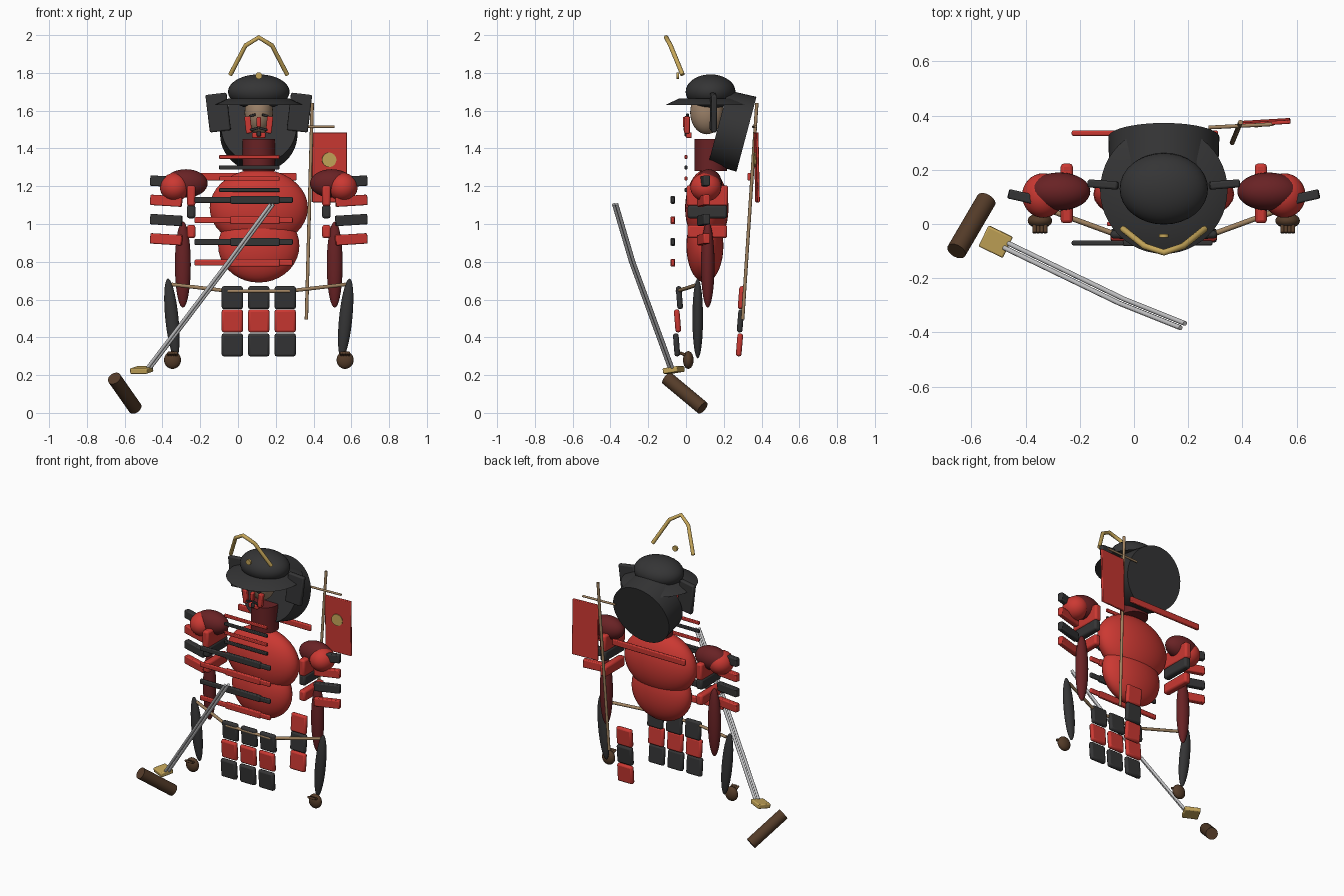
import bpy, math
from mathutils import Vector

if "Cube" in bpy.data.objects:
    bpy.data.objects.remove(bpy.data.objects["Cube"])

CX = 0.11                      # centre line of the armoured figure
SIDES = (("left", 1), ("right", -1))


def material(name, *rgb):
    m = bpy.data.materials.new(name)
    m.use_nodes = True
    m.diffuse_color = (*rgb, 1)
    m.node_tree.nodes["Principled BSDF"].inputs["Base Color"].default_value = (*rgb, 1)
    return m


RED = material("lacquer red", 0.6, 0.04, 0.032)
DARK = material("black iron", 0.035, 0.035, 0.036)
MAROON = material("dark red cloth", 0.14, 0.016, 0.018)
GOLD = material("gold", 0.56, 0.38, 0.1)
BROWN = material("brown leather", 0.09, 0.045, 0.022)
TAN = material("tan wood", 0.36, 0.23, 0.12)
SKIN = material("skin", 0.33, 0.22, 0.14)
STEEL = material("steel", 0.55, 0.55, 0.56)


def finish(name, mat, smooth=True):
    ob = bpy.context.object
    ob.name = name
    ob.data.materials.append(mat)
    if smooth:
        bpy.ops.object.shade_smooth_by_angle(angle=math.radians(40))
    return ob


def box(name, mat, loc, size, rot=(0, 0, 0), bevel=0.006):
    bpy.ops.mesh.primitive_cube_add(size=1, location=loc, rotation=rot)
    bpy.context.object.scale = size
    bpy.ops.object.transform_apply(location=False, rotation=False, scale=True)
    ob = finish(name, mat)
    mod = ob.modifiers.new("soft edges", "BEVEL")
    mod.width, mod.segments = bevel, 2
    return ob


def ball(name, mat, loc, radii, rot=(0, 0, 0)):
    bpy.ops.mesh.primitive_uv_sphere_add(segments=32, ring_count=18, location=loc, rotation=rot)
    bpy.context.object.scale = radii
    return finish(name, mat)


def rod(name, mat, a, b, r1, r2=None, sides=32):
    a, b = Vector(a), Vector(b)
    bpy.ops.mesh.primitive_cone_add(vertices=sides, radius1=r1, radius2=r1 if r2 is None else r2,
                                    depth=(b - a).length, location=(a + b) / 2)
    bpy.context.object.rotation_euler = (b - a).to_track_quat("Z", "Y").to_euler()
    return finish(name, mat)


def tube(name, mat, points, radius):
    cu = bpy.data.curves.new(name, "CURVE")
    cu.dimensions, cu.bevel_depth, cu.bevel_resolution, cu.use_fill_caps = "3D", radius, 3, True
    sp = cu.splines.new("POLY")
    sp.points.add(len(points) - 1)
    for p, co in zip(sp.points, points):
        p.co = (*co, 1)
    ob = bpy.data.objects.new(name, cu)
    bpy.context.collection.objects.link(ob)
    cu.materials.append(mat)
    return ob


# Torso
ball("chest", RED, (CX, 0.11, 1.085), (0.26, 0.115, 0.205))
ball("belly", RED, (CX, 0.1, 0.885), (0.215, 0.098, 0.195))
rod("neck", MAROON, (CX, 0.13, 1.28), (CX, 0.13, 1.45), 0.086)

# Chest bands, throat bands and one back band
for i, z in enumerate((1.128, 1.02, 0.905, 0.795)):
    mat = (DARK, RED)[i % 2]
    box(f"chest_band_{i}", mat, (0.03, -0.07, z), (0.52, 0.018, 0.032))
    box(f"chest_band_plate_{i}", mat, (0.09, -0.07, z), (0.26, 0.024, 0.042))
for i, z in enumerate((1.355, 1.3, 1.24, 1.18)):
    box(f"throat_band_{i}", (RED, DARK)[i % 2], (0.06, 0, z), (0.32, 0.014, 0.022), bevel=0.004)
box("back_band", RED, (0.04, 0.335, 1.25), (0.54, 0.02, 0.04))

# Arms and shoulder armour
for side, s in SIDES:
    ball(f"{side}_shoulder", MAROON, (CX + s * 0.386, 0.12, 1.215), (0.115, 0.07, 0.075))
    ball(f"{side}_shoulder_cap", RED, (CX + s * 0.445, 0.105, 1.195), (0.078, 0.082, 0.075))
    for i, (z, h) in enumerate(((1.15, 0.11), (1.065, 0.07), (0.96, 0.07))):
        box(f"{side}_arm_plate_{i}", (RED, DARK)[i % 2], (CX + s * 0.358, 0.113, z),
            (0.045, 0.21 if i else 0.22, h), bevel=0.012)
    for i in range(4):
        box(f"{side}_sleeve_plate_{i}", (DARK, RED)[i % 2], (CX + s * 0.49, 0.093, 1.225 - i * 0.102),
            (0.17, 0.035, 0.055), rot=(0, -s * 0.06, s * 0.22))
    ball(f"{side}_upper_arm", MAROON, (CX + s * 0.402, 0.115, 0.785), (0.042, 0.036, 0.228))
    ball(f"{side}_forearm", DARK, (CX + s * 0.46, 0.062, 0.5), (0.035, 0.028, 0.212), (0, s * 0.1, 0))
    ball(f"{side}_hand", BROWN, (CX + s * 0.457, 0.012, 0.28), (0.045, 0.028, 0.047))
    for f in range(4):
        x = CX + s * 0.457 + (f - 1.5) * 0.013
        rod(f"{side}_finger_{f}", BROWN, (x, 0.0, 0.305), (x, -0.032, 0.318), 0.008, sides=10)

# Waist cord and skirt plates
tube("waist_cord", TAN, [(-0.35, 0.065, 0.68), (-0.05, -0.045, 0.645),
                         (0.27, -0.045, 0.645), (0.57, 0.065, 0.68)], 0.01)
for row, (z, y) in enumerate(((0.61, -0.035), (0.487, -0.045), (0.36, -0.05))):
    for col in range(3):
        box(f"front_skirt_plate_{row}_{col}", (DARK, RED)[row % 2],
            (CX + (col - 1) * 0.14, y, z), (0.113, 0.03, 0.122), rot=(0.08, 0, 0), bevel=0.012)
    box(f"back_skirt_plate_{row}", (RED, DARK)[row % 2],
        (CX + 0.14, 0.293 - row * 0.005, z), (0.113, 0.03, 0.122), rot=(-0.08, 0, 0), bevel=0.012)

# Head and face mask
ball("head", SKIN, (CX, 0.11, 1.59), (0.075, 0.088, 0.115))
for side, s in SIDES:
    box(f"{side}_mask_cheek", RED, (CX + s * 0.056, 0.005, 1.525), (0.032, 0.03, 0.09), (0, s * 0.1, 0))
    box(f"{side}_brow", DARK, (CX + s * 0.034, 0.008, 1.575), (0.035, 0.014, 0.013), (0, s * 0.25, 0), 0.003)
    box(f"{side}_moustache", DARK, (CX + s * 0.024, -0.006, 1.503), (0.045, 0.012, 0.013), (0, s * 0.25, 0), 0.003)
box("mask_nose", RED, (CX, -0.002, 1.54), (0.022, 0.03, 0.055))
box("mask_chin", RED, (CX, 0.015, 1.47), (0.07, 0.03, 0.03))
box("beard", DARK, (CX, 0.0, 1.478), (0.022, 0.016, 0.028), bevel=0.004)

# Helmet
ball("helmet_dome", DARK, (CX, 0.13, 1.7), (0.163, 0.132, 0.092))
brim = rod("helmet_brim", DARK, (CX, 0.125, 1.63), (CX, 0.125, 1.665), 0.235, 0.16, 48)
rod("neck_guard", DARK, (CX, 0.17, 1.515), (CX, 0.32, 1.475), 0.2, 0.205, 48)
for side, s in SIDES:
    box(f"{side}_helmet_wing", DARK, (CX + s * 0.215, 0.145, 1.59), (0.112, 0.03, 0.2),
        (0, s * 0.12, s * 0.08), 0.008)

# Gold crest
horn = [(0.151, -0.018, 1.79), (0.07, -0.082, 1.945), (0, -0.105, 1.988)]
tube("crest_horns", GOLD, [(CX - u, y, z) for u, y, z in horn]
     + [(CX + u, y, z) for u, y, z in reversed(horn[:2])], 0.012)
rod("crest_boss", GOLD, (CX, -0.036, 1.785), (CX, -0.05, 1.785), 0.018, sides=16)

# Banner
rod("banner_pole", TAN, (0.362, 0.3, 0.495), (0.393, 0.375, 1.64), 0.009, sides=16)
rod("banner_crossbar", TAN, (0.275, 0.356, 1.515), (0.51, 0.368, 1.515), 0.007, sides=16)
box("banner", RED, (0.485, 0.375, 1.3), (0.185, 0.014, 0.37), rot=(0.02, 0, 0.06), bevel=0.004)
rod("banner_disc", GOLD, (0.482, 0.368, 1.34), (0.483, 0.36, 1.34), 0.038)

# Sword: blade, guard and grip
blade = [(0.18, -0.375, 1.105), (-0.045, -0.285, 0.8), (-0.47, -0.08, 0.24)]
for name, shift in (("blade_edge", -0.008), ("blade_spine", 0.008)):
    tube(name, STEEL, [(x + shift, y + shift, z) for x, y, z in blade], 0.009)
box("sword_guard", GOLD, (-0.51, -0.065, 0.227), (0.1, 0.085, 0.03), rot=(0.15, 0, -0.45))
rod("sword_grip", BROWN, (-0.655, -0.1, 0.183), (-0.545, 0.088, 0.026), 0.037)
